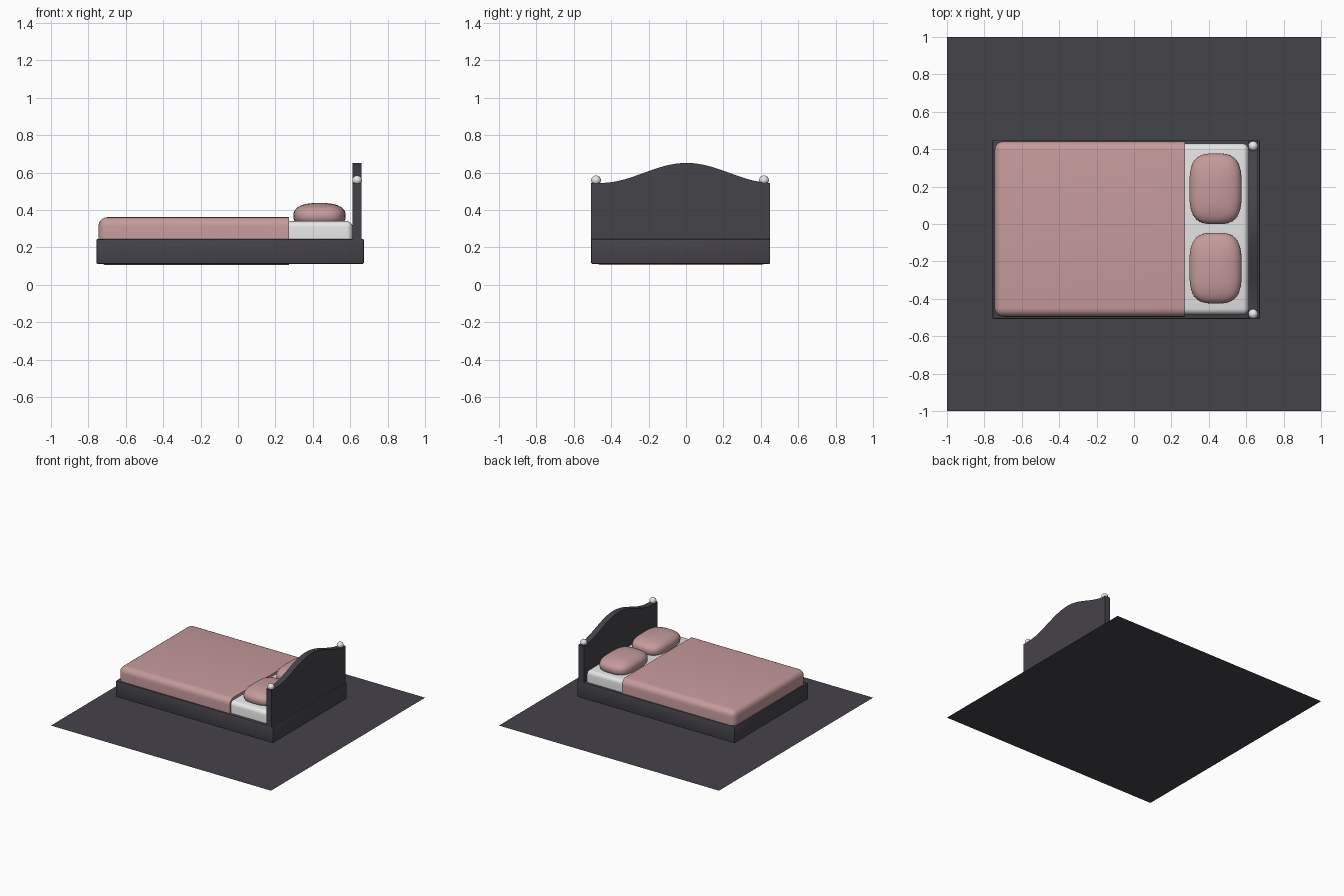
import bpy, bmesh, math
from mathutils import Vector

if "Cube" in bpy.data.objects:
    bpy.data.objects.remove(bpy.data.objects["Cube"])


def material(name, rgb):
    m = bpy.data.materials.new(name)
    m.diffuse_color = (*rgb, 1)
    m.use_nodes = True
    m.node_tree.nodes["Principled BSDF"].inputs["Base Color"].default_value = m.diffuse_color
    return m


DARK = material("charcoal wood", (0.060, 0.056, 0.068))
PINK = material("dusty pink fabric", (0.56, 0.325, 0.33))
WHITE = material("off white", (0.80, 0.80, 0.80))


def finish(bm, name, mat, smooth=True):
    bmesh.ops.recalc_face_normals(bm, faces=bm.faces)
    me = bpy.data.meshes.new(name)
    bm.to_mesh(me)
    bm.free()
    me.materials.append(mat)
    ob = bpy.data.objects.new(name, me)
    bpy.context.collection.objects.link(ob)
    if smooth:
        bpy.ops.object.select_all(action='DESELECT')
        ob.select_set(True)
        bpy.context.view_layer.objects.active = ob
        bpy.ops.object.shade_smooth_by_angle(angle=math.radians(35))
    return ob


def box(name, lo, hi, mat, bevel, segments, keep_end=False):
    """Rounded box; keep_end leaves the +x end square."""
    bm = bmesh.new()
    bmesh.ops.create_cube(bm, size=1)
    lo, hi = Vector(lo), Vector(hi)
    for v in bm.verts:
        v.co = Vector([lo[i] + (v.co[i] + 0.5) * (hi[i] - lo[i]) for i in range(3)])
    edges = [e for e in bm.edges
             if not (keep_end and all(v.co.x > hi.x - 1e-4 for v in e.verts))]
    bmesh.ops.bevel(bm, geom=edges, offset=bevel, segments=segments,
                    profile=0.5, affect='EDGES')
    return finish(bm, name, mat)


def pillow(name, centre, half):
    """Sphere pushed out into a soft, squarish cushion."""
    bm = bmesh.new()
    bmesh.ops.create_cube(bm, size=2)
    bmesh.ops.subdivide_edges(bm, edges=bm.edges, cuts=11, use_grid_fill=True)
    for v in bm.verts:
        d = v.co.normalized()
        plan = (abs(d.x) ** 3.2 + abs(d.y) ** 3.2) ** (1 / 3.2)
        d /= (plan ** 2.5 + abs(d.z) ** 2.5) ** (1 / 2.5)
        v.co = Vector([centre[i] + d[i] * half[i] for i in range(3)])
    return finish(bm, name, PINK)


# Floor panel
bm = bmesh.new()
bmesh.ops.create_grid(bm, x_segments=1, y_segments=1, size=1)
finish(bm, "floor_panel", DARK, smooth=False)

# Bed frame, mattress and duvet
box("bed_frame", (-0.757, -0.507, 0.112), (0.673, 0.450, 0.246), DARK, 0.007, 2)
box("mattress", (-0.70, -0.484, 0.125), (0.613, 0.430, 0.341), WHITE, 0.032, 4)
box("duvet", (-0.746, -0.496, 0.105), (0.273, 0.442, 0.362), PINK, 0.048, 5, True)

# Pillows
for i, y in enumerate((-0.236, 0.188)):
    pillow(f"pillow_{i + 1}", (0.436, y, 0.369), (0.140, 0.189, 0.069))

# Headboard: wavy top profile extruded along x
bm = bmesh.new()
Y0, Y1, N = -0.507, 0.450, 40
pts = [(Y0, 0.24), (Y1, 0.24)]
for i in range(N + 1):
    y = Y1 + (Y0 - Y1) * i / N
    t = min(abs(y - 0.003) / 0.46, 1)
    pts.append((y, 0.545 + 0.107 * 0.5 * (1 + math.cos(math.pi * t))))
face = bm.faces.new([bm.verts.new((0.613, y, z)) for y, z in pts])
ext = bmesh.ops.extrude_face_region(bm, geom=[face])
for g in ext["geom"]:
    if isinstance(g, bmesh.types.BMVert):
        g.co.x = 0.661
finish(bm, "headboard", DARK)

# Corner knobs
for i, y in enumerate((-0.481, 0.417)):
    bm = bmesh.new()
    bmesh.ops.create_uvsphere(bm, u_segments=24, v_segments=14, radius=0.026)
    bmesh.ops.translate(bm, verts=bm.verts, vec=(0.637, y, 0.559))
    finish(bm, f"headboard_knob_{i + 1}", WHITE)
